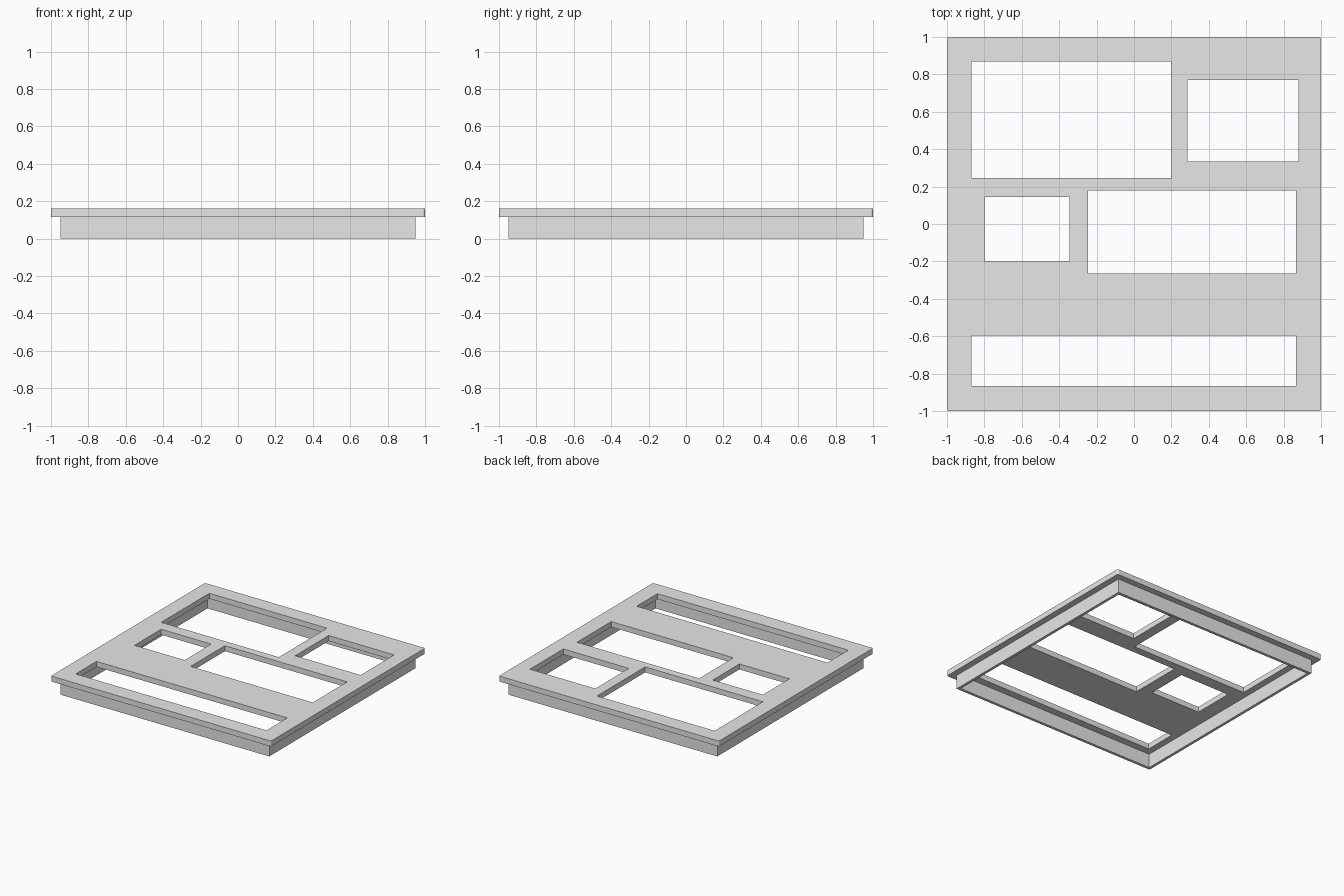
import bpy
from math import cos, sin, pi

cube = bpy.data.objects.get("Cube")
if cube:
    bpy.data.objects.remove(cube, do_unlink=True)

grey = bpy.data.materials.new("light grey")
grey.use_nodes = True
grey.diffuse_color = (0.8, 0.8, 0.8, 1)
grey.node_tree.nodes["Principled BSDF"].inputs["Base Color"].default_value = (0.8, 0.8, 0.8, 1)


def rectangle(x0, x1, y0, y1, radius=0, steps=4):
    """Outline of a rectangle, with rounded corners if a radius is given."""
    if not radius:
        return [(x0, y0), (x1, y0), (x1, y1), (x0, y1)]
    centres = [(x1 - radius, y1 - radius), (x0 + radius, y1 - radius),
               (x0 + radius, y0 + radius), (x1 - radius, y0 + radius)]
    return [(cx + radius * cos((k + i / steps) * pi / 2),
             cy + radius * sin((k + i / steps) * pi / 2))
            for k, (cx, cy) in enumerate(centres) for i in range(steps + 1)]


def slab(name, outlines, z0, z1):
    """Flat slab: the first outline is the edge, the others are holes."""
    curve = bpy.data.curves.new(name, "CURVE")
    curve.dimensions = "2D"
    curve.fill_mode = "BOTH"
    curve.extrude = (z1 - z0) / 2
    for outline in outlines:
        spline = curve.splines.new("POLY")
        spline.points.add(len(outline) - 1)
        for point, (x, y) in zip(spline.points, outline):
            point.co = (x, y, 0, 1)
        spline.use_cyclic_u = True
    curve.materials.append(grey)
    obj = bpy.data.objects.new(name, curve)
    obj.location.z = (z0 + z1) / 2
    bpy.context.collection.objects.link(obj)
    bpy.ops.object.select_all(action="DESELECT")
    obj.select_set(True)
    bpy.context.view_layer.objects.active = obj
    bpy.ops.object.convert(target="MESH")
    bpy.ops.object.shade_flat()
    return obj


# Top panel with five rectangular openings
openings = [
    (-0.87, 0.20, 0.245, 0.87),
    (0.285, 0.88, 0.335, 0.77),
    (-0.80, -0.345, -0.20, 0.145),
    (-0.245, 0.865, -0.265, 0.18),
    (-0.87, 0.865, -0.865, -0.595),
]
slab("top_panel",
     [rectangle(-1, 1, -1, 1, 0.012)] + [rectangle(*o) for o in openings],
     0.115, 0.16)

# Thin skirt wall under the panel
outer, inner = 0.948, 0.925
slab("skirt_wall",
     [rectangle(-outer, outer, -outer, outer), rectangle(-inner, inner, -inner, inner)],
     0, 0.115)
